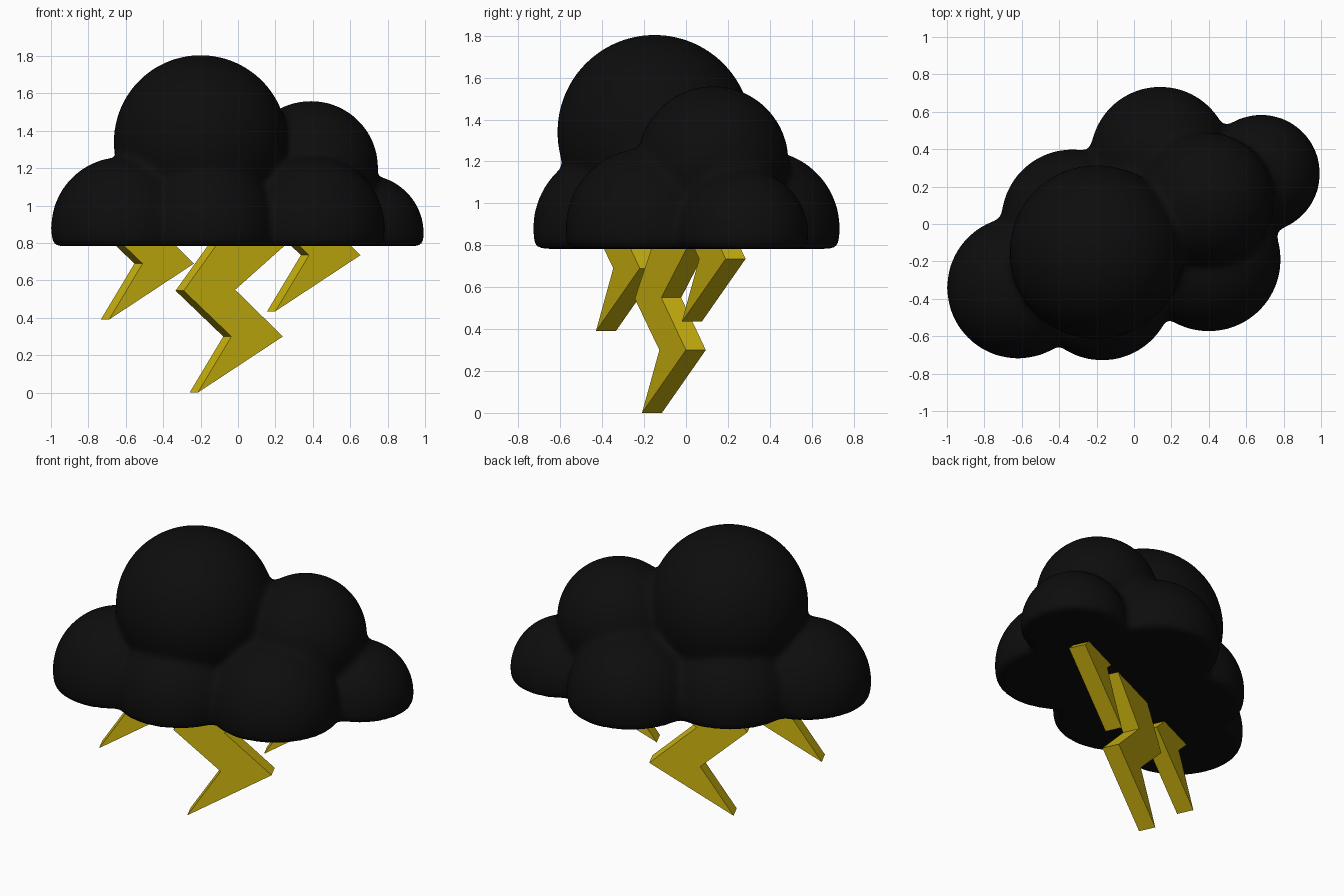
import bpy, bmesh
from mathutils import Matrix, Vector

cube = bpy.data.objects.get("Cube")
if cube:
    bpy.data.objects.remove(cube, do_unlink=True)


def material(name, rgb, rough):
    mat = bpy.data.materials.new(name)
    mat.use_nodes = True
    mat.diffuse_color = (*rgb, 1)
    shader = mat.node_tree.nodes["Principled BSDF"]
    shader.inputs["Base Color"].default_value = (*rgb, 1)
    shader.inputs["Roughness"].default_value = rough
    return mat


def add_object(name, bm, mat):
    bmesh.ops.recalc_face_normals(bm, faces=bm.faces)
    mesh = bpy.data.meshes.new(name)
    bm.to_mesh(mesh)
    bm.free()
    mesh.materials.append(mat)
    obj = bpy.data.objects.new(name, mesh)
    bpy.context.collection.objects.link(obj)
    return obj


storm_black = material("storm black", (0.004, 0.004, 0.004), 0.8)
bolt_yellow = material("bolt yellow", (0.62, 0.47, 0.005), 0.6)

# Cloud: overlapping puffs (x, y, z, radius) with a flat base, fused together
BASE = 0.783
PUFFS = [
    (-0.20, -0.15, 1.34, 0.465),   # large crown
    (0.39, 0.13, 1.20, 0.36),      # small crown
    (-0.62, -0.34, 0.88, 0.38),    # left end
    (0.68, 0.27, 0.85, 0.315),     # right end
    (0.14, 0.36, 0.88, 0.375),     # back
    (-0.33, 0.02, 0.88, 0.38),     # back side
    (-0.17, -0.35, 0.88, 0.38),    # front
    (0.40, -0.19, 0.88, 0.385),    # front side
]
bm = bmesh.new()
for x, y, z, r in PUFFS:
    bmesh.ops.create_uvsphere(bm, u_segments=64, v_segments=40, radius=r,
                              matrix=Matrix.Translation((x, y, z)))
for v in bm.verts:
    v.co.z = max(v.co.z, BASE)
cloud = add_object("cloud", bm, storm_black)
fuse = cloud.modifiers.new("fuse", 'REMESH')
fuse.mode = 'VOXEL'
fuse.voxel_size = 0.02
fuse.use_smooth_shade = True
soften = cloud.modifiers.new("soften", 'SMOOTH')
soften.factor = 0.5
soften.iterations = 12

# Lightning: slanted zigzag plates whose tops are buried in the cloud
LONG = [(-0.215, 0), (0.24, 0.3), (-0.015, 0.55), (0.355, 0.88),
        (-0.05, 0.88), (-0.29, 0.545), (-0.035, 0.3)]
SHORT = [(-0.215, 0), (0.24, 0.3), (0.04, 0.495), (-0.238, 0.495), (-0.035, 0.3)]
DEPTH = Vector((-0.044, 0.095, 0))


def bolt(name, profile, location):
    bm = bmesh.new()
    front = bm.faces.new([bm.verts.new((x, 0.46 * x - 0.111, z)) for x, z in profile])
    back = bmesh.ops.extrude_face_region(bm, geom=[front], use_keep_orig=True)
    moved = [g for g in back["geom"] if isinstance(g, bmesh.types.BMVert)]
    bmesh.ops.translate(bm, verts=moved, vec=DEPTH)
    add_object(name, bm, bolt_yellow).location = location


bolt("middle_bolt", LONG, (0, 0, 0))
bolt("right_bolt", SHORT, (-0.475, -0.22, 0.39))
bolt("left_bolt", SHORT, (0.415, 0.19, 0.435))
